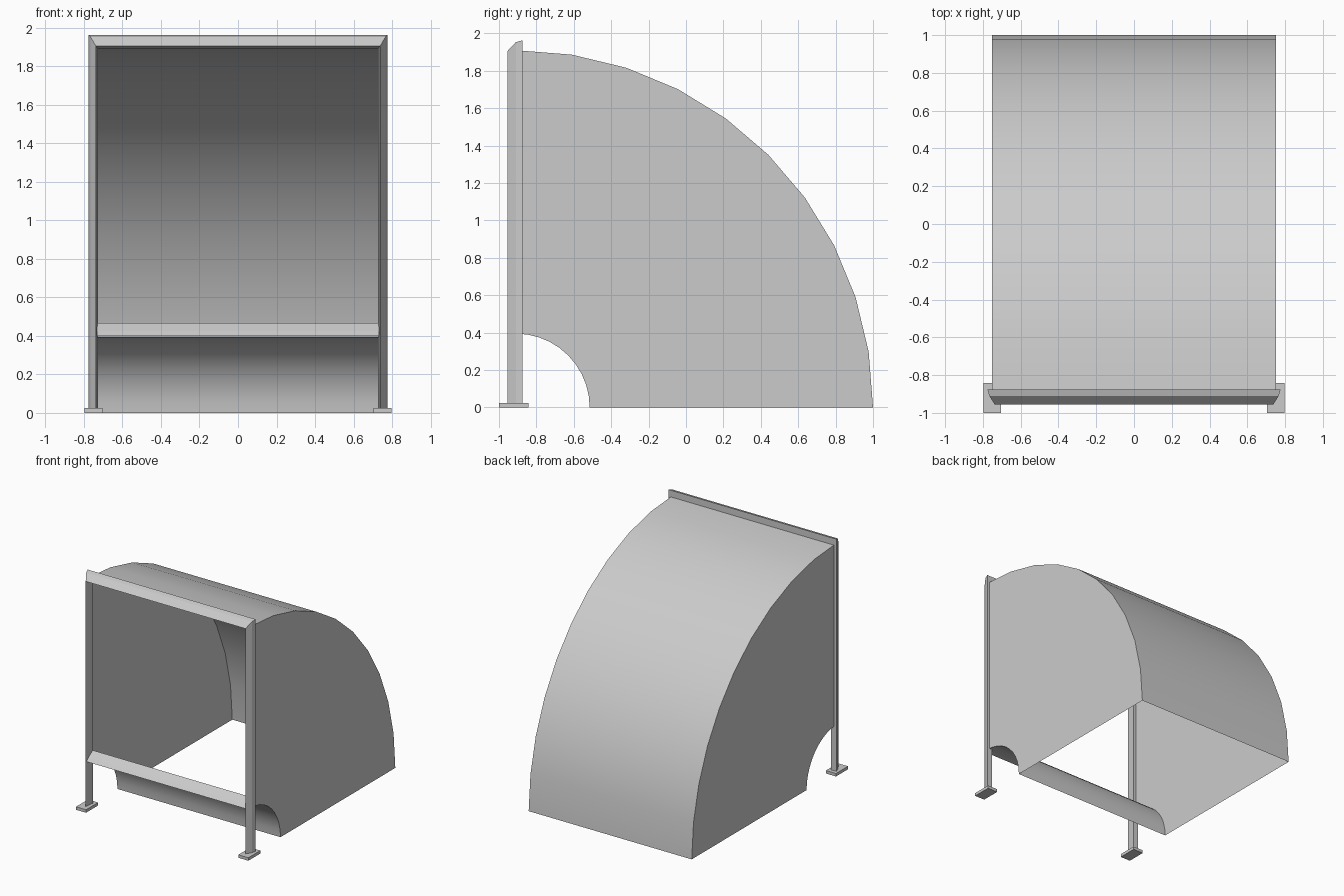
import bpy, bmesh, math

if "Cube" in bpy.data.objects:
    bpy.data.objects.remove(bpy.data.objects["Cube"])

CY = -0.91           # arc centre of the net shell
R_OUT, R_IN = 1.91, 0.395
HALF = 0.753         # half width of the net shell
SEG = 10


def arc(r):
    """Quarter arc in the yz plane, from the top to the ground."""
    return [(CY + r * math.sin(i * math.pi / 2 / SEG), r * math.cos(i * math.pi / 2 / SEG))
            for i in range(SEG + 1)]


def loft(name, rows, closed=False, caps=False, smooth=False):
    """Skin consecutive rows of points with quads."""
    bm = bmesh.new()
    vs = [[bm.verts.new(p) for p in row] for row in rows]
    n = len(vs[0])
    for a, b in zip(vs, vs[1:]):
        for i in range(n if closed else n - 1):
            j = (i + 1) % n
            bm.faces.new((a[i], a[j], b[j], b[i]))
    if caps:
        bm.faces.new(vs[0][::-1])
        bm.faces.new(vs[-1])
    bmesh.ops.recalc_face_normals(bm, faces=bm.faces)
    me = bpy.data.meshes.new(name)
    bm.to_mesh(me)
    bm.free()
    ob = bpy.data.objects.new(name, me)
    bpy.context.collection.objects.link(ob)
    if smooth:
        for p in me.polygons:
            p.use_smooth = True
    return ob


def box(name, x0, x1, y0, y1, z0, z1):
    ring = [(x0, y0), (x1, y0), (x1, y1), (x0, y1)]
    return loft(name, [[(x, y, z) for x, y in ring] for z in (z0, z1)], True, True)


# Goal frame: mitred sweep of one profile (half width, depth, height)
prof = [(0.776, -0.875, 1.963), (0.766, -0.91, 1.953),
        (0.738, -0.955, 1.905), (0.728, -0.875, 1.893)]
loft("goal_frame", [
    [(-x, y, 0.01) for x, y, z in prof],
    [(-x, y, z) for x, y, z in prof],
    [(x, y, z) for x, y, z in prof],
    [(x, y, 0.01) for x, y, z in prof]], True, True)

# Low crossbar between the posts
low = [(-0.952, 0.40), (-0.925, 0.426), (-0.875, 0.467), (-0.875, 0.40)]
loft("low_bar", [[(x, y, z) for y, z in low] for x in (-0.733, 0.733)], True, True)

# Feet
for s, side in ((-1, "left"), (1, "right")):
    a, b = sorted((s * 0.703, s * 0.796))
    box(side + "_foot", a, b, -1.0, -0.842, 0, 0.025)

# Curved sheets: back of the net and small lower sheet
for name, r in (("back_sheet", R_OUT), ("lower_sheet", R_IN)):
    loft(name, [[(x, y, z) for y, z in arc(r)] for x in (-HALF, HALF)], smooth=True)

# Flat side panels between the two arcs
for s, side in ((-1, "left"), (1, "right")):
    loft(side + "_panel", [[(s * HALF, y, z) for y, z in arc(r)] for r in (R_IN, R_OUT)])
